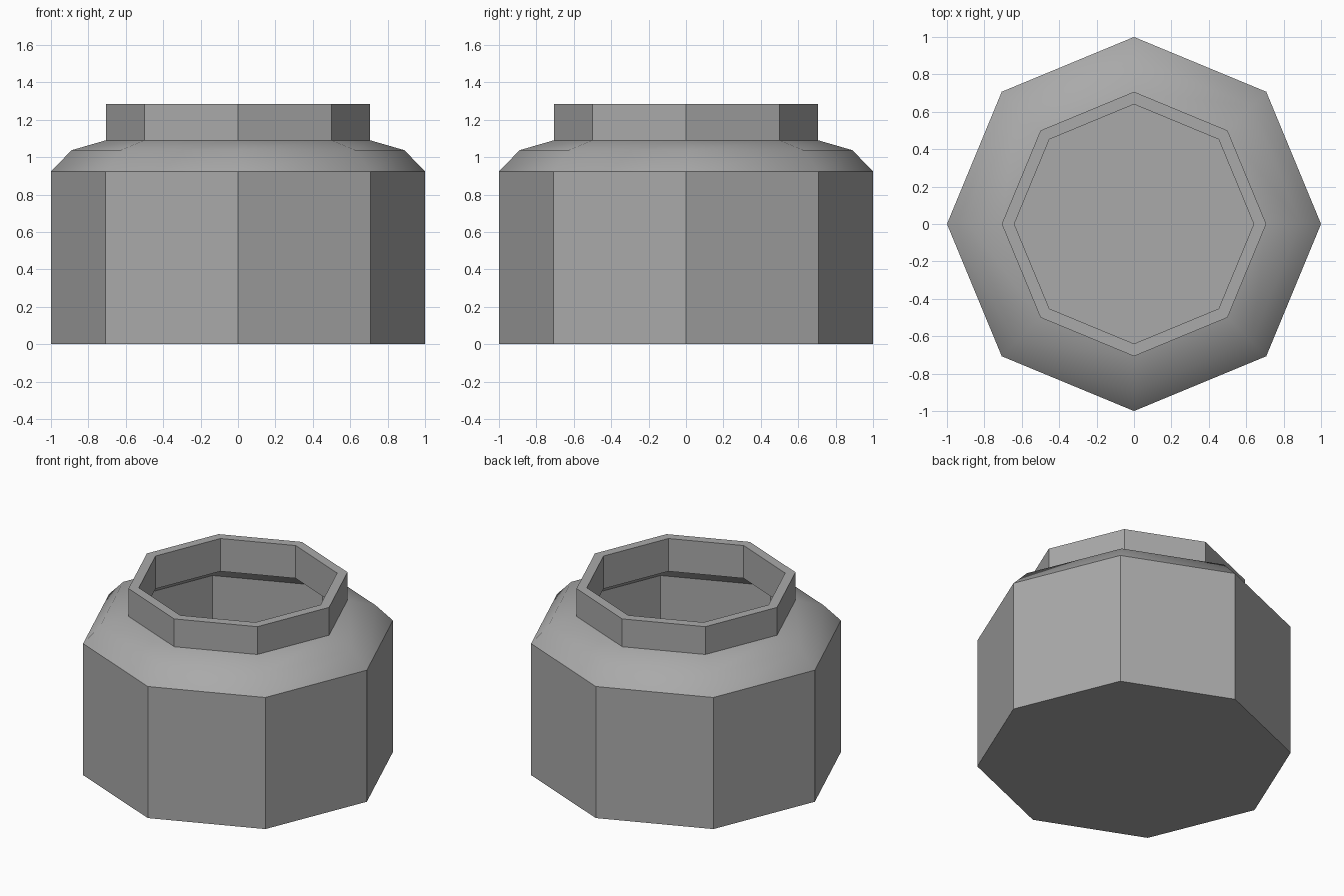
import bpy
import bmesh
import math

SIDES = 8

cube = bpy.data.objects.get("Cube")
if cube:
    bpy.data.objects.remove(cube, do_unlink=True)

# Plain grey material
grey = bpy.data.materials.new("plain grey")
grey.use_nodes = True
colour = (0.4, 0.4, 0.4, 1.0)
grey.diffuse_color = colour
grey.node_tree.nodes["Principled BSDF"].inputs["Base Color"].default_value = colour

# Jar wall profile as (radius, height, smooth band above), outside up then inside down
profile = [
    (1.0, 0.0, False),      # outer wall
    (1.0, 0.923, True),     # lower shoulder
    (0.89, 1.037, True),    # upper shoulder
    (0.707, 1.09, False),   # neck
    (0.707, 1.285, False),  # rim
    (0.64, 1.285, False),   # neck inside
    (0.64, 1.055, True),    # upper shoulder inside
    (0.85, 0.99, True),     # lower shoulder inside
    (0.935, 0.89, False),   # inner wall
    (0.935, 0.065, False),  # inner floor edge
]


def ring(bm, radius, height):
    """One octagonal ring with a corner on each axis."""
    angles = [math.tau * i / SIDES for i in range(SIDES)]
    return [bm.verts.new((radius * math.cos(a), radius * math.sin(a), height))
            for a in angles]


bm = bmesh.new()
rings = [ring(bm, r, z) for r, z, _ in profile]

# Bands between neighbouring rings
for (low, high), (_, _, smooth) in zip(zip(rings, rings[1:]), profile):
    for i in range(SIDES):
        j = (i + 1) % SIDES
        face = bm.faces.new((low[i], low[j], high[j], high[i]))
        face.smooth = smooth

# Base and inner floor
bm.faces.new(rings[0][::-1])
bm.faces.new(rings[-1])
bmesh.ops.recalc_face_normals(bm, faces=bm.faces[:])

# Crisp creases where the smooth shoulder meets flat parts
for edge in bm.edges:
    edge.smooth = all(f.smooth for f in edge.link_faces)

mesh = bpy.data.meshes.new("jar")
bm.to_mesh(mesh)
bm.free()
mesh.materials.append(grey)
jar = bpy.data.objects.new("jar", mesh)
bpy.context.collection.objects.link(jar)
